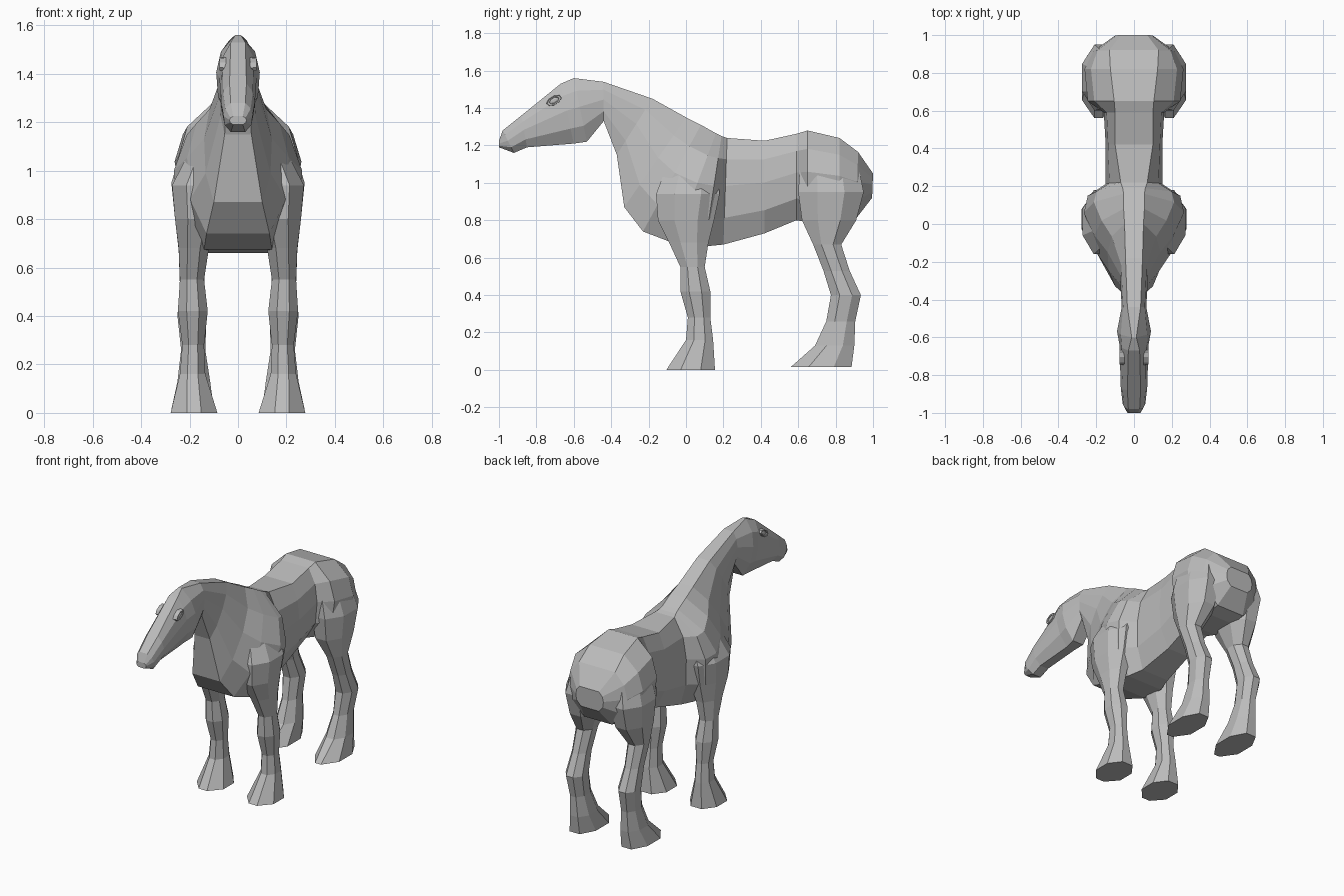
import bpy, bmesh
from math import cos, sin, pi
from mathutils import Vector

if "Cube" in bpy.data.objects:
    bpy.data.objects.remove(bpy.data.objects["Cube"])

grey = bpy.data.materials.new("stone grey")
grey.use_nodes = True
colour = (0.5, 0.5, 0.5, 1)
grey.diffuse_color = colour
grey.node_tree.nodes["Principled BSDF"].inputs["Base Color"].default_value = colour


def loft(name, rings, mirror=False):
    """Skin a list of closed rings, cap both ends, optionally mirror across x."""
    bm = bmesh.new()
    loops = [[bm.verts.new(point) for point in ring] for ring in rings]
    count = len(loops[0])
    for lower, upper in zip(loops, loops[1:]):
        for i in range(count):
            j = (i + 1) % count
            bm.faces.new((lower[i], lower[j], upper[j], upper[i]))
    bm.faces.new(loops[0])
    bm.faces.new(loops[-1])
    bmesh.ops.recalc_face_normals(bm, faces=bm.faces)
    mesh = bpy.data.meshes.new(name)
    bm.to_mesh(mesh)
    bm.free()
    mesh.materials.append(grey)
    obj = bpy.data.objects.new(name, mesh)
    bpy.context.collection.objects.link(obj)
    if mirror:
        obj.modifiers.new("Mirror", "MIRROR").use_mirror_merge = False


def section(top_y, top_z, low_y, low_z, crest, side, keel):
    """Symmetric cross-section hung between a top and a bottom midpoint.
    Crest, side and keel are its half widths from top to bottom."""
    top, low = Vector((0, top_y, top_z)), Vector((0, low_y, low_z))
    widths = {0: crest, .2: .75 * side + .25 * crest, .45: side,
              .75: .85 * side + .15 * keel, 1: keel}
    half = [top.lerp(low, f) + Vector((w, 0, 0)) for f, w in widths.items()]
    return half + [Vector((-p.x, p.y, p.z)) for p in reversed(half)]


def leg_ring(z, front, back, inner, outer, toe=1):
    """Octagon filling a y and x range; toe narrows the front edge."""
    ring = []
    for k in range(8):
        angle = (k + .5) * pi / 4
        across = cos(angle) / cos(pi / 8)
        along = sin(angle) / cos(pi / 8)
        if along < -.9:
            across *= toe
        ring.append(((inner + outer) / 2 + across * (outer - inner) / 2,
                     (front + back) / 2 + along * (back - front) / 2, z))
    return ring


def almond(x, size):
    """Slanted eye outline at a given distance from the centre plane."""
    ring = []
    for k in range(8):
        along, up = size * cos(k * pi / 4), size * sin(k * pi / 4)
        ring.append((x, -.705 + .038 * along, 1.44 + .024 * up + .014 * along))
    return ring


# Head, neck, shoulders, barrel and rump in one continuous skin
loft("head_and_body", [section(*row) for row in (
    (-1, 1.225, -1, 1.19, .02, .035, .02),
    (-.98, 1.28, -.92, 1.16, .03, .06, .03),
    (-.88, 1.36, -.85, 1.19, .035, .07, .03),
    (-.67, 1.53, -.6, 1.21, .03, .077, .03),
    (-.6, 1.56, -.53, 1.22, .012, .09, .04),
    (-.44, 1.54, -.44, 1.33, .035, .065, .045),
    (-.18, 1.45, -.37, 1.15, .045, .075, .055),
    (0, 1.35, -.33, .87, .05, .14, .1),
    (.08, 1.31, -.23, .74, .055, .21, .13),
    (.16, 1.265, -.06, .675, .055, .265, .14),
    (.19, 1.25, .1, .66, .06, .245, .13),
    (.22, 1.24, .2, .67, .07, .15, .1),
    (.42, 1.225, .42, .73, .1, .15, .08),
    (.59, 1.262, .59, .8, .1, .16, .08),
    (.65, 1.28, .65, .79, .105, .245, .1),
    (.82, 1.24, .82, .79, .125, .262, .1),
    (.92, 1.165, .91, .81, .13, .215, .1),
    (1, 1.05, .995, .92, .07, .1, .065),
)])

# Front legs, running up inside the shoulders
loft("front_legs", [leg_ring(*row) for row in (
    (0, -.105, .155, .085, .278, .75),
    (.16, 0, .145, .135, .24),
    (.28, .01, .13, .14, .23),
    (.42, -.03, .13, .125, .248),
    (.55, -.03, .1, .14, .24),
    (.68, -.09, .12, .12, .245),
    (.8, -.15, .15, .08, .26),
    (.94, -.16, .18, .07, .272),
    (1.1, -.1, .16, .06, .19),
)], mirror=True)

# Hind legs, running up inside the haunches
loft("hind_legs", [leg_ring(*row) for row in (
    (.015, .56, .885, .1, .275, .6),
    (.13, .69, .9, .115, .25),
    (.26, .75, .905, .135, .235),
    (.4, .775, .935, .13, .25),
    (.53, .735, .875, .14, .24),
    (.67, .68, .83, .13, .245),
    (.8, .62, .91, .07, .26),
    (.95, .6, .95, .05, .275),
    (1.1, .61, .92, .05, .23),
)], mirror=True)

# Almond eyes: a raised lid rim around a shallow eyeball
loft("eyes", [almond(.05, 1.1), almond(.077, 1), almond(.075, .7),
              almond(.07, .65), almond(.074, .3)], mirror=True)
